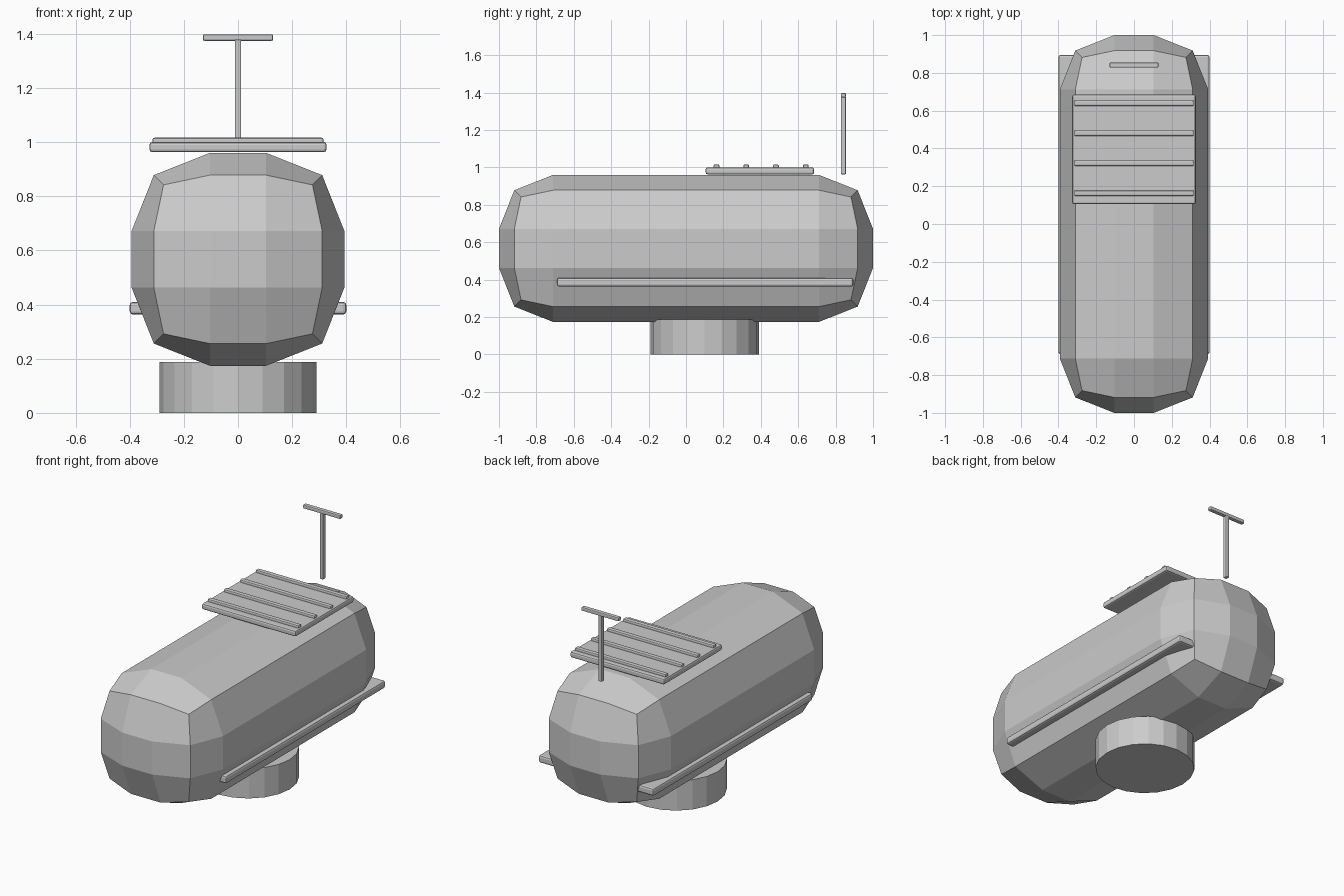
import bpy, bmesh
from mathutils import Vector

cube = bpy.data.objects.get("Cube")
if cube:
    bpy.data.objects.remove(cube, do_unlink=True)

# One plain grey for everything
grey = bpy.data.materials.new("plain grey")
grey.use_nodes = True
grey.diffuse_color = (0.6, 0.6, 0.6, 1)
grey.node_tree.nodes["Principled BSDF"].inputs["Base Color"].default_value = (0.6, 0.6, 0.6, 1)


def add_object(name, bm):
    bmesh.ops.recalc_face_normals(bm, faces=bm.faces)
    mesh = bpy.data.meshes.new(name)
    bm.to_mesh(mesh)
    bm.free()
    mesh.materials.append(grey)
    obj = bpy.data.objects.new(name, mesh)
    bpy.context.collection.objects.link(obj)
    return obj


def bevelled_box(name, low, high, bevel):
    low, high = Vector(low), Vector(high)
    bm = bmesh.new()
    bmesh.ops.create_cube(bm, size=1)
    for v in bm.verts:
        v.co = (low + high) / 2 + v.co * (high - low)
    obj = add_object(name, bm)
    mod = obj.modifiers.new("Bevel", "BEVEL")
    mod.width = bevel
    mod.segments = 2
    return obj


# Body: gridded cube rounded by rule, then stretched lengthwise
bm = bmesh.new()
bmesh.ops.create_cube(bm, size=2)
bmesh.ops.subdivide_edges(bm, edges=bm.edges, cuts=2, use_grid_fill=True)
reach = {1: 0.393, 2: 0.311, 3: 0.275}
for v in bm.verts:
    outer = reach[sum(abs(c) > 0.9 for c in v.co)]
    v.co = [(outer if abs(c) > 0.9 else 0.104) * (1 if c > 0 else -1) for c in v.co]
    v.co.y += 0.607 if v.co.y > 0 else -0.607
    v.co.z += 0.567
add_object("body", bm)

# Round pedestal
bm = bmesh.new()
bmesh.ops.create_cone(bm, cap_ends=True, segments=20, radius1=0.29, radius2=0.29, depth=0.187)
bmesh.ops.translate(bm, verts=bm.verts, vec=(0, 0.1, 0.0935))
add_object("pedestal", bm)

# Side running boards
for side, x in (("left", 0.3), ("right", -0.3)):
    bevelled_box(side + "_running_board", (x - 0.1, -0.69, 0.363), (x + 0.1, 0.895, 0.41), 0.012)

# Roof platform with cross slats
bevelled_box("roof_platform", (-0.327, 0.105, 0.963), (0.327, 0.685, 1.0), 0.01)
for i in range(4):
    y = 0.163 + 0.159 * i
    bevelled_box("roof_slat_%d" % (i + 1), (-0.316, y - 0.015, 0.985), (0.316, y + 0.015, 1.016), 0.007)

# T-shaped mast
bevelled_box("mast_pole", (-0.012, 0.828, 0.963), (0.012, 0.855, 1.38), 0.005)
bevelled_box("mast_crossbar", (-0.13, 0.828, 1.374), (0.13, 0.855, 1.398), 0.006)
